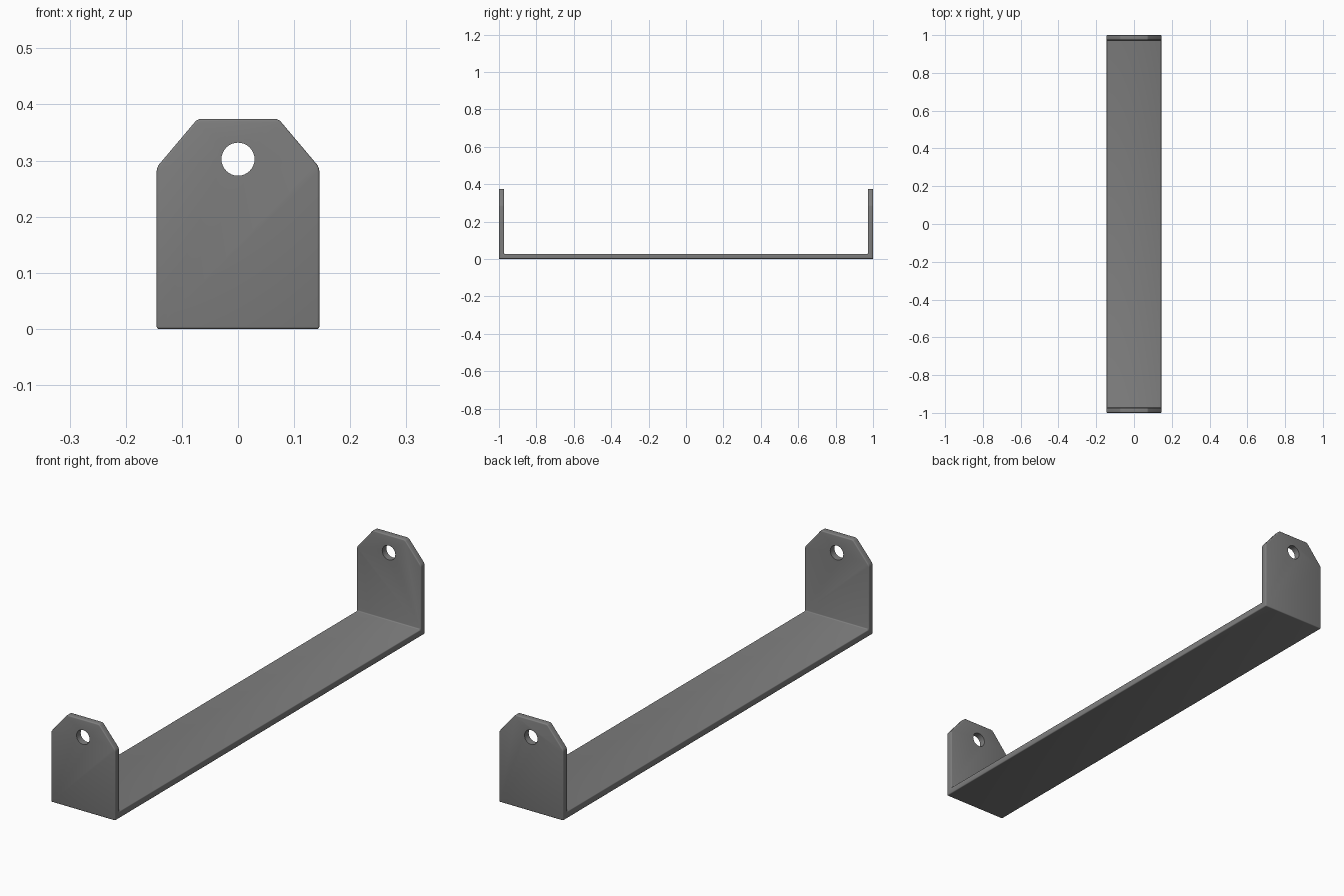
import bpy, bmesh, math
from mathutils import Vector

if "Cube" in bpy.data.objects:
    bpy.data.objects.remove(bpy.data.objects["Cube"])

W, H, T = 0.145, 0.374, 0.027      # half width, height, plate thickness


def prism(name, points, direction, round_corners=0.0):
    """Extrude a closed profile along a vector, optionally rounding its corners."""
    bm = bmesh.new()
    face = bm.faces.new([bm.verts.new(p) for p in points])
    if round_corners:
        bmesh.ops.bevel(bm, geom=list(bm.verts), offset=round_corners,
                        segments=4, profile=0.5, affect='VERTICES')
    ext = bmesh.ops.extrude_face_region(bm, geom=list(bm.faces))
    verts = [g for g in ext['geom'] if isinstance(g, bmesh.types.BMVert)]
    bmesh.ops.translate(bm, verts=verts, vec=Vector(direction))
    bmesh.ops.recalc_face_normals(bm, faces=list(bm.faces))
    mesh = bpy.data.meshes.new(name)
    bm.to_mesh(mesh)
    bm.free()
    obj = bpy.data.objects.new(name, mesh)
    bpy.context.collection.objects.link(obj)
    return obj


def boolean(obj, cutter, operation):
    mod = obj.modifiers.new(operation.title(), 'BOOLEAN')
    mod.object, mod.operation, mod.solver = cutter, operation, 'EXACT'
    cutter.hide_render = True


# U-shaped bent strip, seen from the side
side = [(-1, 0), (1, 0), (1, H), (1 - T, H), (1 - T, T),
        (-1 + T, T), (-1 + T, H), (-1, H)]
bracket = prism("bracket", [(-0.2, y, z) for y, z in side], (0.4, 0, 0))

# Front outline with sloping shoulders, trims the strip
half = [(W, -0.1), (W, 0.288), (0.072, H + 0.0005)]
outline = half + [(-x, z) for x, z in reversed(half)]
trim = prism("outline_trim", [(x, -1.1, z) for x, z in outline], (0, 2.2, 0), 0.007)

# Round hole through both end plates
hole = [(0.0295 * math.cos(a), 0.3025 + 0.0295 * math.sin(a))
        for a in (math.tau * i / 32 for i in range(32))]
drill = prism("hole_cutter", [(x, -1.1, z) for x, z in hole], (0, 2.2, 0))

boolean(bracket, trim, 'INTERSECT')
bevel = bracket.modifiers.new("Soft edges", 'BEVEL')
bevel.width, bevel.segments = 0.004, 3
bevel.limit_method, bevel.angle_limit = 'ANGLE', math.radians(40)
boolean(bracket, drill, 'DIFFERENCE')

# Dark steel colour
steel = bpy.data.materials.new("dark_steel")
steel.diffuse_color = (0.21, 0.21, 0.21, 1)
steel.use_nodes = True
steel.node_tree.nodes["Principled BSDF"].inputs["Base Color"].default_value = steel.diffuse_color
for obj in (bracket, trim, drill):
    obj.data.materials.append(steel)

# Bake the modifiers, drop the helpers, shade smooth
bpy.context.view_layer.objects.active = bracket
bracket.select_set(True)
bpy.ops.object.convert(target='MESH')
for helper in (trim, drill):
    bpy.data.objects.remove(helper)
bpy.ops.object.shade_smooth_by_angle(angle=math.radians(35))
